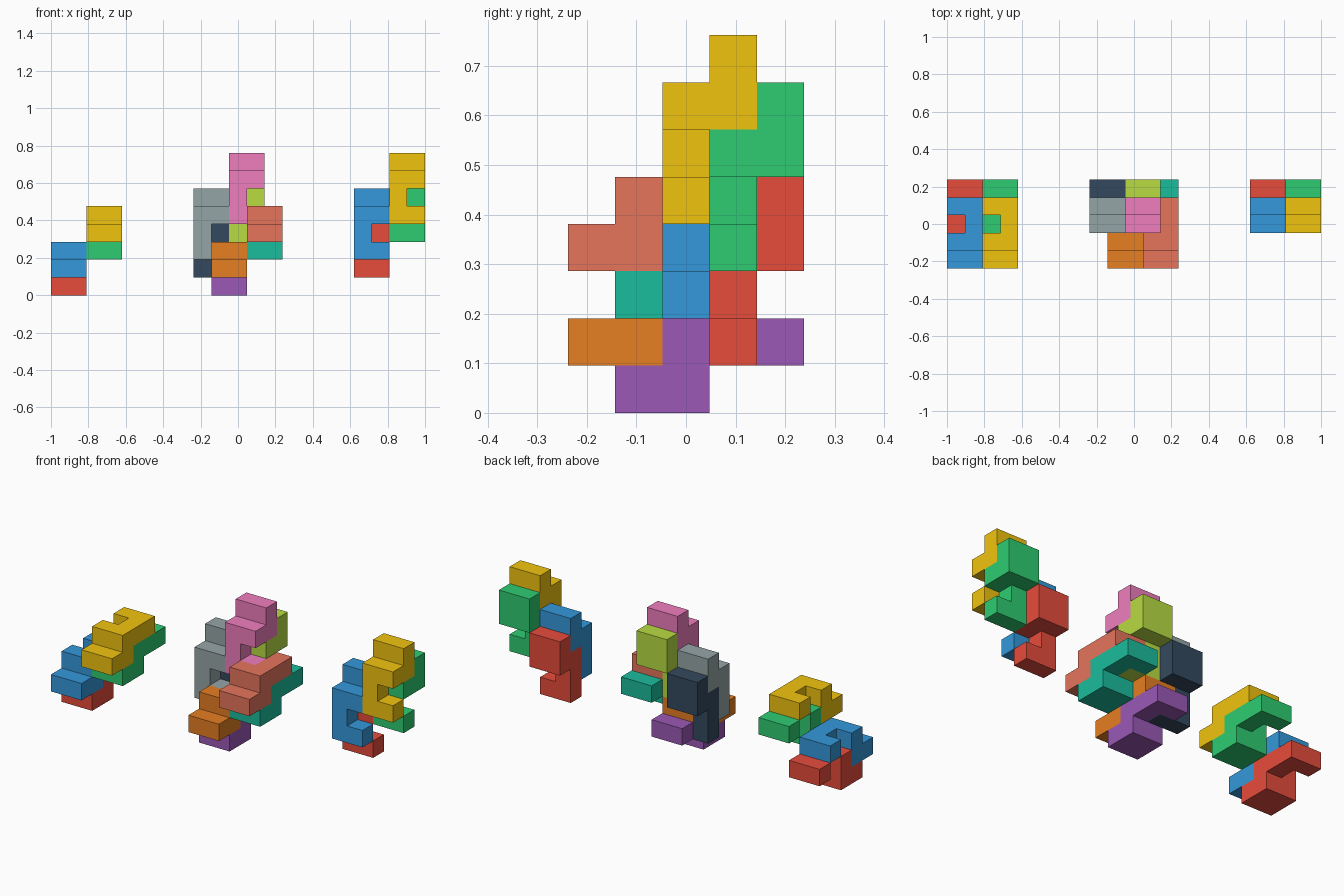
import bpy, bmesh
from mathutils import Vector

if "Cube" in bpy.data.objects:
    bpy.data.objects.remove(bpy.data.objects["Cube"])

U = 2 / 21                                   # one cube unit
ORIGIN = Vector((-1, -2.5 * U, 0))

# Puzzle piece: two-wide stepped strip with a notch, as unit cells
STRIP = [(0, 0), (0, 1), (0, 2), (1, 2), (1, 3)]
CELLS = [(x, a, b) for x in (0, 1) for a, b in STRIP if (x, b) != (1, 1)]


def linear(hex_code):
    rgb = [int(hex_code[i:i + 2], 16) / 255 for i in (0, 2, 4)]
    return [c / 12.92 if c < 0.04045 else ((c + 0.055) / 1.055) ** 2.4 for c in rgb] + [1]


def material(name, hex_code):
    mat = bpy.data.materials.get(name) or bpy.data.materials.new(name)
    mat.diffuse_color = linear(hex_code)
    mat.use_nodes = True
    mat.node_tree.nodes["Principled BSDF"].inputs["Base Color"].default_value = mat.diffuse_color
    return mat


def piece(name, offset, flat, color):
    # A lying piece is the standing one turned half around
    cells = {(1 - x, 3 - b, 1 - a) if flat else (x, a, b) for x, a, b in CELLS}
    bm = bmesh.new()
    for cell in cells:
        for axis in range(3):
            for side in (0, 1):
                near = list(cell)
                near[axis] += 2 * side - 1
                if tuple(near) in cells:
                    continue
                u, v = (axis + 1) % 3, (axis + 2) % 3
                corners = []
                for du, dv in ((0, 0), (1, 0), (1, 1), (0, 1)):
                    p = Vector(cell)
                    p[axis] += side
                    p[u] += du
                    p[v] += dv
                    corners.append(bm.verts.new(p * U))
                bm.faces.new(corners if side else corners[::-1])
    # Weld the skin and merge coplanar squares
    bmesh.ops.remove_doubles(bm, verts=bm.verts[:], dist=1e-4)
    bmesh.ops.dissolve_limit(bm, angle_limit=0.02, verts=bm.verts[:], edges=bm.edges[:])
    mesh = bpy.data.meshes.new(name)
    bm.to_mesh(mesh)
    bm.free()
    mesh.materials.append(material(*color))
    obj = bpy.data.objects.new(name, mesh)
    obj.location = ORIGIN + Vector(offset) * U
    bpy.context.collection.objects.link(obj)


RED, BLUE = ("red", "E74C3C"), ("blue", "3498DB")
GREEN, YELLOW = ("green", "2ECC71"), ("yellow", "F1C40F")

# Offsets of the four pieces in a lying and a standing group
LYING = [(0, 1, 0), (0, 0, 1), (2, 1, 2), (2, 0, 3)]
STANDING = [(0, 3, 1), (0, 2, 2), (2, 3, 3), (2, 2, 4)]
BASIC = [RED, BLUE, GREEN, YELLOW]
MIX_LYING = [("purple", "9B59B6"), ("orange", "E67E22"), ("teal", "1ABC9C"), ("salmon", "E6755C")]
MIX_STANDING = [("navy", "34495E"), ("gray", "95A5A6"), ("lime", "B8DC42"), ("pink", "F07EBD")]

# Separate groups left and right, both interlocked in the middle
GROUPS = [
    ("left", 0, LYING, True, BASIC),
    ("right", 17, STANDING, False, BASIC),
    ("center_lying", 9, LYING, True, MIX_LYING),
    ("center_standing", 8, STANDING, False, MIX_STANDING),
]
for group, x0, offsets, flat, colors in GROUPS:
    for (x, y, z), color in zip(offsets, colors):
        piece(f"{group}_{color[0]}_piece", (x0 + x, y, z), flat, color)
